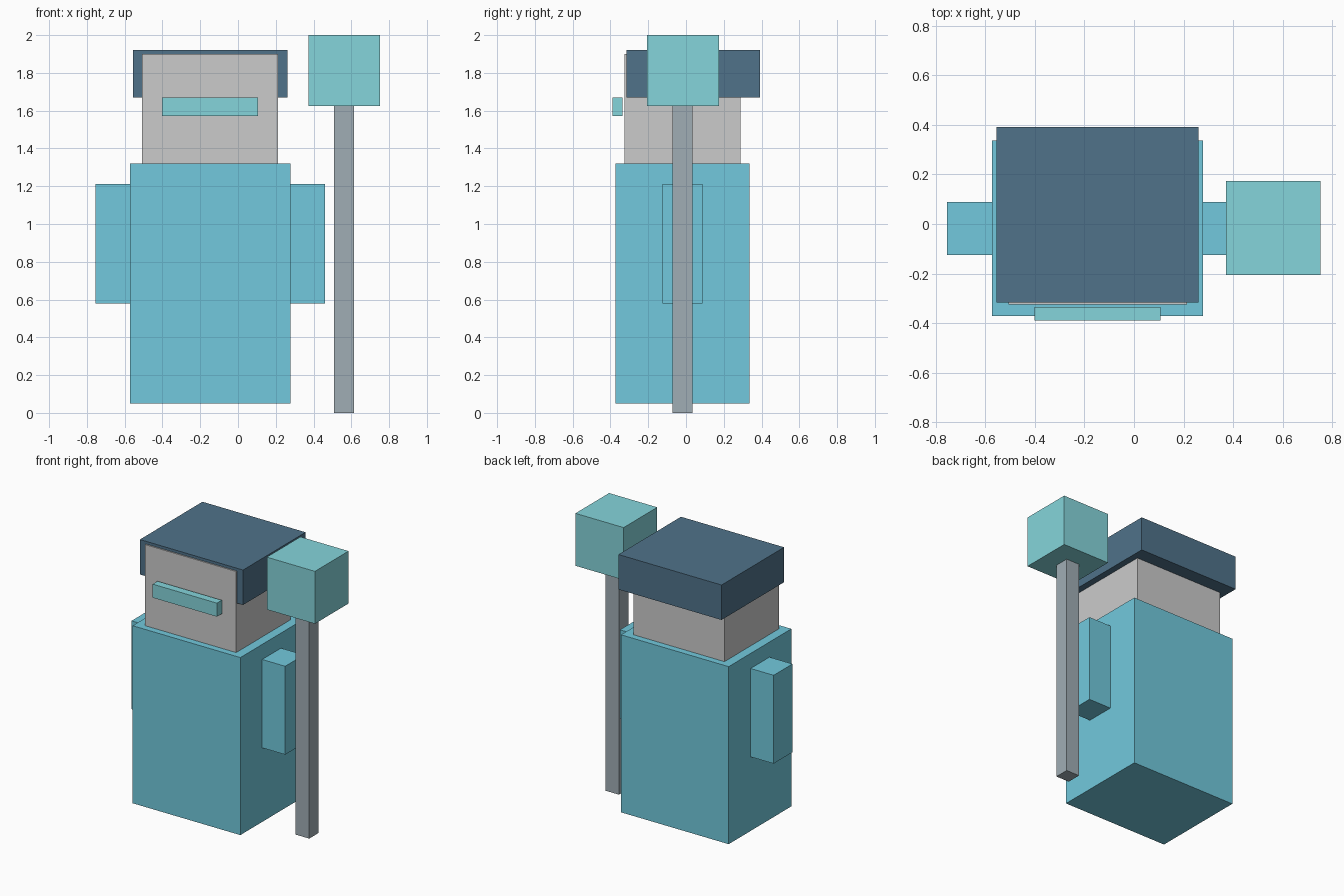
import bpy
import bmesh
from mathutils import Vector

if "Cube" in bpy.data.objects:
    bpy.data.objects.remove(bpy.data.objects["Cube"])


def material(name, rgb):
    mat = bpy.data.materials.new(name)
    mat.diffuse_color = (*rgb, 1.0)
    mat.use_nodes = True
    mat.node_tree.nodes["Principled BSDF"].inputs["Base Color"].default_value = mat.diffuse_color
    return mat


def box(name, x, y, z, mat):
    """Axis-aligned box from (min, max) ranges, origin at its centre."""
    lo, hi = Vector((x[0], y[0], z[0])), Vector((x[1], y[1], z[1]))
    bm = bmesh.new()
    bmesh.ops.create_cube(bm, size=1.0)
    bmesh.ops.scale(bm, vec=hi - lo, verts=bm.verts)
    mesh = bpy.data.meshes.new(name)
    bm.to_mesh(mesh)
    bm.free()
    mesh.materials.append(mat)
    obj = bpy.data.objects.new(name, mesh)
    obj.location = (lo + hi) / 2
    bpy.context.collection.objects.link(obj)
    return obj


robe = material("robe_blue", (0.168, 0.584, 0.723))
navy = material("hat_navy", (0.08, 0.17, 0.254))
glow = material("pale_cyan", (0.235, 0.665, 0.708))
skin = material("light_grey", (0.66, 0.69, 0.67))
metal = material("staff_grey", (0.352, 0.423, 0.462))

# Figure: body, head, hat and visor
box("body", (-0.573, 0.279), (-0.372, 0.336), (0.05, 1.32), robe)
box("head", (-0.507, 0.213), (-0.325, 0.289), (1.32, 1.90), skin)
box("hat", (-0.555, 0.261), (-0.316, 0.391), (1.67, 1.92), navy)
box("visor", (-0.402, 0.106), (-0.39, -0.335), (1.573, 1.67), glow)

# Arms, mirrored about the body centre and sunk slightly into it
centre = -0.147
for side, label in ((-1, "left"), (1, "right")):
    xs = sorted((centre + side * 0.395, centre + side * 0.608))
    box(f"arm_{label}", xs, (-0.125, 0.088), (0.58, 1.212), robe)

# Staff with a cube head
box("staff_shaft", (0.507, 0.614), (-0.072, 0.034), (0.0, 1.625), metal)
box("staff_head", (0.372, 0.753), (-0.206, 0.174), (1.625, 2.0), glow)
